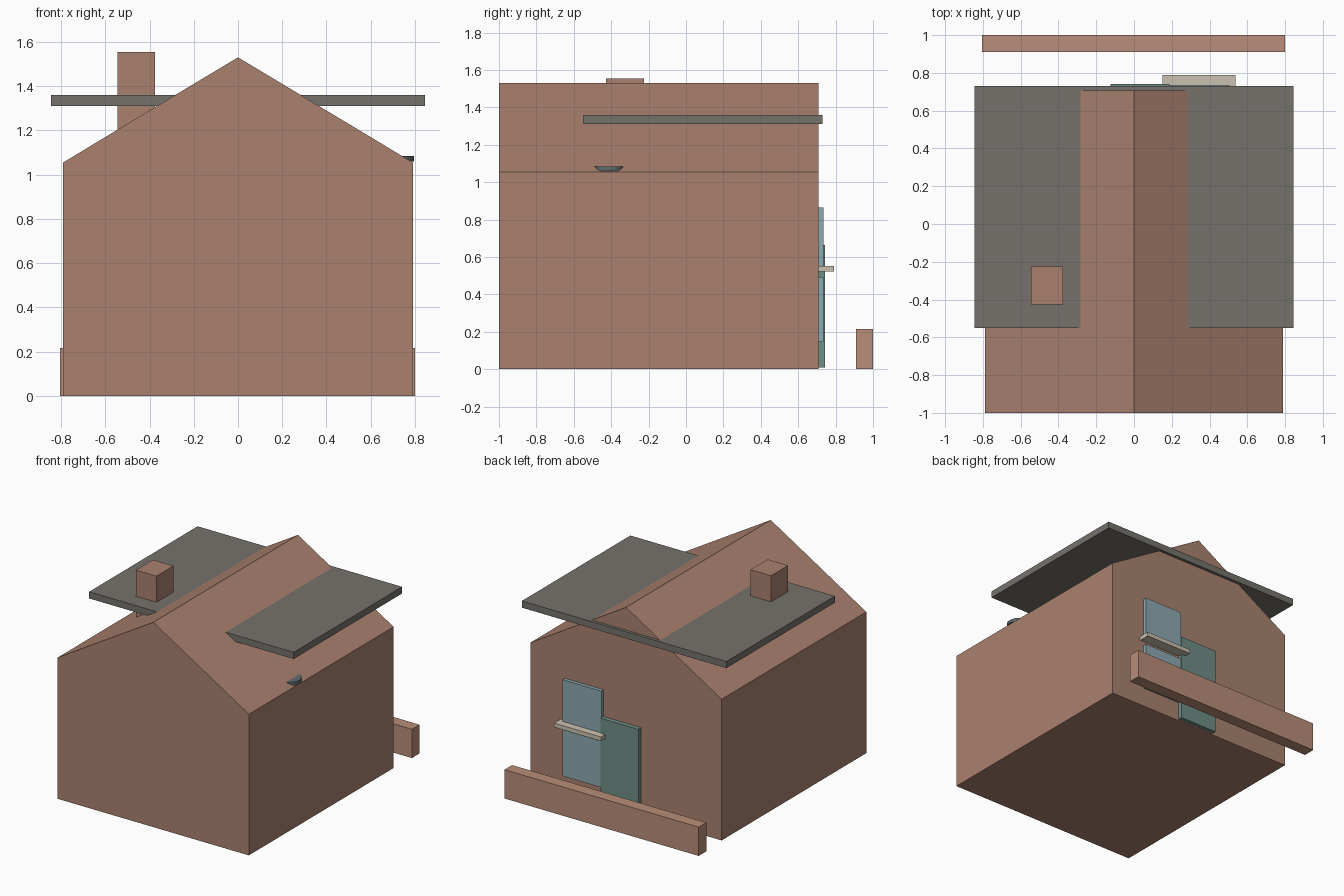
import bpy, bmesh

if "Cube" in bpy.data.objects:
    bpy.data.objects.remove(bpy.data.objects["Cube"])


def material(name, rgb):
    m = bpy.data.materials.new(name)
    m.diffuse_color = (*rgb, 1)
    m.use_nodes = True
    m.node_tree.nodes["Principled BSDF"].inputs["Base Color"].default_value = m.diffuse_color
    return m


brick = material("brick", (0.40, 0.22, 0.16))
pale_brick = material("pale_brick", (0.48, 0.27, 0.19))
slate = material("slate", (0.18, 0.17, 0.15))
door_green = material("door_green", (0.16, 0.27, 0.24))
glass = material("glass", (0.27, 0.40, 0.44))
stone = material("stone", (0.60, 0.54, 0.44))
metal = material("metal", (0.12, 0.15, 0.16))


def add_mesh(name, bm, mat):
    bmesh.ops.recalc_face_normals(bm, faces=bm.faces)
    me = bpy.data.meshes.new(name)
    bm.to_mesh(me)
    bm.free()
    me.materials.append(mat)
    ob = bpy.data.objects.new(name, me)
    bpy.context.collection.objects.link(ob)
    return ob


def box(name, x, y, z, mat):
    """Box from (min, max) pairs on each axis."""
    bm = bmesh.new()
    bmesh.ops.create_cube(bm, size=1)
    for v in bm.verts:
        v.co = [lo + (c + 0.5) * (hi - lo) for c, (lo, hi) in zip(v.co, (x, y, z))]
    return add_mesh(name, bm, mat)


# Gabled house body: pentagon profile pulled along y
bm = bmesh.new()
profile = [(-0.79, 0), (0.79, 0), (0.79, 1.055), (0, 1.53), (-0.79, 1.055)]
face = bm.faces.new([bm.verts.new((x, -1, z)) for x, z in profile])
ext = bmesh.ops.extrude_face_region(bm, geom=[face], use_keep_orig=True)
for v in ext["geom"]:
    if isinstance(v, bmesh.types.BMVert):
        v.co.y = 0.708
add_mesh("house_body", bm, brick)

# Flat roof slab passing through the gable, and chimney
box("roof_slab", (-0.845, 0.845), (-0.55, 0.73), (1.31, 1.36), slate)
box("chimney", (-0.545, -0.375), (-0.427, -0.225), (1.15, 1.555), brick)

# Door, two window panes and sill on the back wall
box("door", (-0.125, 0.187), (0.70, 0.742), (0.01, 0.665), door_green)
for name, z in (("window_upper", (0.55, 0.865)), ("window_lower", (0.145, 0.49))):
    box(name, (0.185, 0.505), (0.70, 0.735), z, glass)
box("window_sill", (0.15, 0.537), (0.705, 0.79), (0.522, 0.553), stone)

# Low garden wall behind the house
box("garden_wall", (-0.805, 0.80), (0.91, 1.0), (0, 0.215), pale_brick)

# Small round vent half sunk into the roof at the eave
bpy.ops.mesh.primitive_cylinder_add(vertices=24, radius=0.084, depth=0.025,
                                    location=(0.711, -0.412, 1.0725))
vent = bpy.context.object
vent.name = "roof_vent"
vent.data.materials.append(metal)
bpy.ops.object.shade_smooth_by_angle()
